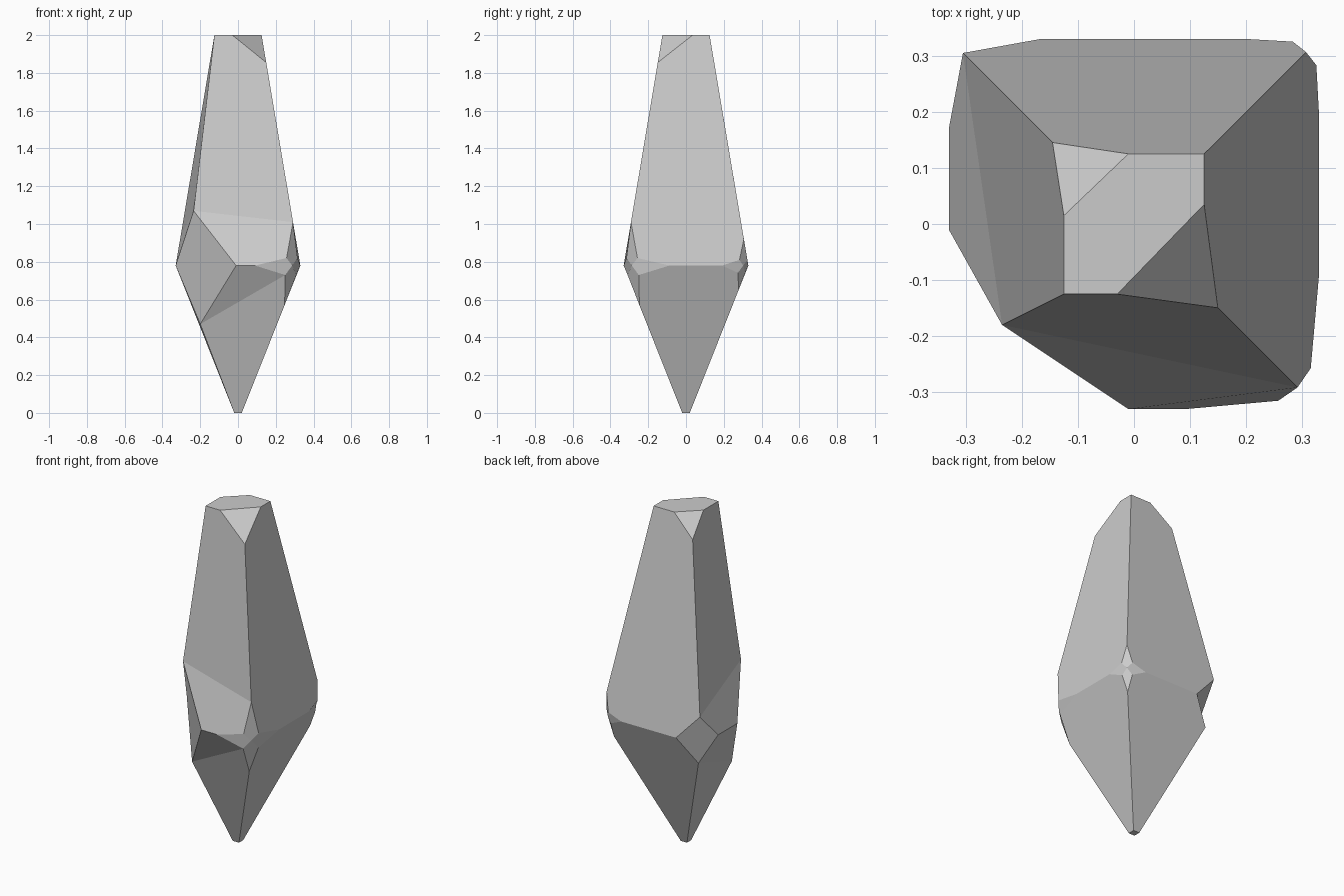
import bpy, bmesh, math
from mathutils import Vector

if "Cube" in bpy.data.objects:
    bpy.data.objects.remove(bpy.data.objects["Cube"])

RIM_Z, RIM, TOP, TIP = 0.78, 0.33, 0.125, 0.02   # girdle height, half widths


def half(z):
    """Half width of the square body at a height."""
    if z > RIM_Z:
        return RIM + (TOP - RIM) * (z - RIM_Z) / (2 - RIM_Z)
    return TIP + (RIM - TIP) * z / RIM_Z


def corner(sx, sy, rim_x, rim_y, up, down, mids=None, top=None):
    """Chipped corner; points on its x side and y side, plus its ridges."""
    def ridge(z):
        return Vector((sx * half(z), sy * half(z), z))
    c = {"up": ridge(up) if isinstance(up, float) else Vector(up),
         "down": ridge(down) if isinstance(down, float) else Vector(down),
         "tip": ridge(2), "base": ridge(0), "chip": bool(top), "round": bool(mids)}
    x = {"rim": Vector((sx * RIM, rim_y, RIM_Z)), "um": c["up"], "dm": c["down"], "top": c["tip"]}
    y = {"rim": Vector((rim_x, sy * RIM, RIM_Z)), "um": c["up"], "dm": c["down"], "top": c["tip"]}
    if mids:
        uo, ui, uz, do, di, dz, centre = mids
        x["um"], x["dm"] = Vector((sx * uo, sy * ui, uz)), Vector((sx * do, sy * di, dz))
        y["um"], y["dm"] = Vector((sx * ui, sy * uo, uz)), Vector((sx * di, sy * do, dz))
        c["centre"] = Vector((sx * centre, sy * centre, RIM_Z))
    if top:
        tx, ty, tz = top
        x["top"] = Vector((sx * TOP, ty, 2))
        y["top"] = Vector((tx, sy * TOP, 2))
        c["tip"] = ridge(tz)
    # going anticlockwise, which side comes before the corner
    c["prev"], c["next"] = (x, y) if sx * sy > 0 else (y, x)
    return c


# Corners: front left, front right, back right, back left
corners = [
    corner(-1, -1, -0.01, -0.01, (-0.235, -0.18, 1.07), (-0.20, -0.145, 0.47)),
    corner(1, -1, 0.09, -0.088, 1.01, 0.57,
           mids=(0.315, 0.257, 0.82, 0.309, 0.25, 0.73, 0.287), top=(-0.03, 0.035, 1.855)),
    corner(1, 1, 0.195, 0.19, 0.92, 0.65,
           mids=(0.325, 0.283, 0.81, 0.314, 0.275, 0.742, 0.303)),
    corner(-1, 1, -0.165, 0.17, 0.93, 0.636, top=(-0.01, 0.015, 1.88)),
]

bm = bmesh.new()


def face(*pts):
    unique = []
    for p in pts:
        if all((p - q).length > 1e-5 for q in unique):
            unique.append(p)
    if len(unique) > 2:
        bm.faces.new([bm.verts.new(p) for p in unique])


for i, a in enumerate(corners):
    b = corners[(i + 1) % 4]
    n, p = a["next"], b["prev"]
    # Long upper side, girdle bands and lower side
    face(n["top"], a["tip"], a["up"], b["up"], b["tip"], p["top"])
    face(a["up"], n["um"], n["rim"], p["rim"], p["um"], b["up"])
    face(n["rim"], n["dm"], a["down"], p["dm"], p["rim"])
    face(a["down"], a["base"], b["base"], b["down"], p["dm"])
    # Chip at the girdle corner
    l, r = a["prev"], a["next"]
    if a["round"]:
        m = a["centre"]
        face(a["up"], l["um"], m, r["um"])
        face(l["rim"], l["dm"], m, l["um"])
        face(a["down"], r["dm"], m, l["dm"])
        face(r["rim"], r["um"], m, r["dm"])
    else:
        face(l["rim"], a["down"], r["rim"], a["up"])
    # Chip at the top corner
    if a["chip"]:
        face(l["top"], a["tip"], r["top"])

# Flat ends
face(*[q for c in corners for q in (c["prev"]["top"], c["next"]["top"])])
face(*[c["base"] for c in reversed(corners)])

bmesh.ops.remove_doubles(bm, verts=bm.verts, dist=1e-4)
bmesh.ops.dissolve_limit(bm, angle_limit=math.radians(0.5), verts=bm.verts, edges=bm.edges)
bmesh.ops.recalc_face_normals(bm, faces=bm.faces)

mesh = bpy.data.meshes.new("crystal")
bm.to_mesh(mesh)
bm.free()
bpy.context.collection.objects.link(bpy.data.objects.new("crystal", mesh))
